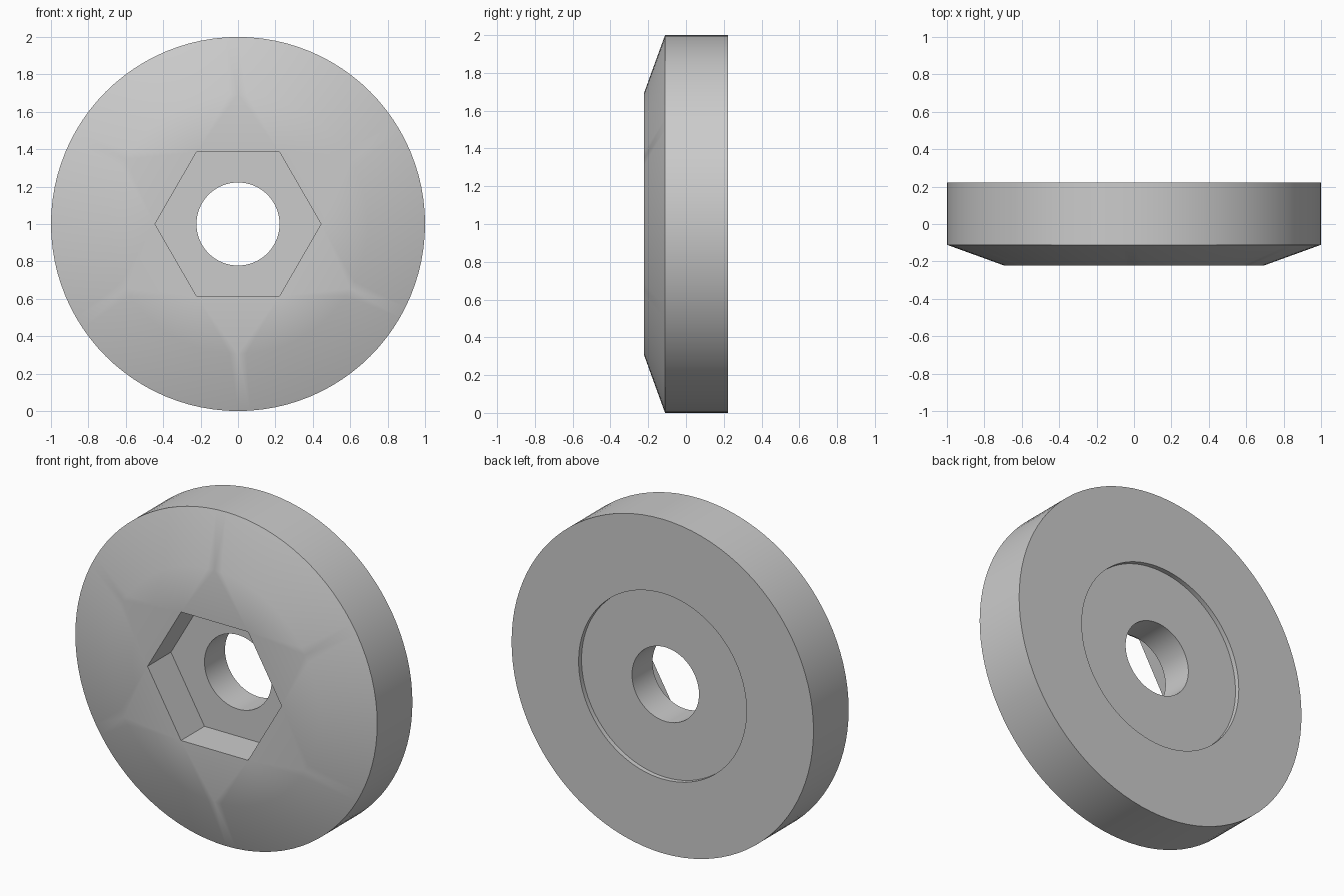
import bpy, bmesh
from math import cos, sin, radians, tau

cube = bpy.data.objects.get("Cube")
if cube:
    bpy.data.objects.remove(cube, do_unlink=True)

SEG = 96
bm = bmesh.new()


def ring(radius, y, count=SEG):
    """Loop of vertices around the y axis, centred at z = 1."""
    return [bm.verts.new((radius * cos(tau * i / count), y, 1 + radius * sin(tau * i / count)))
            for i in range(count)]


def bridge(a, b):
    """Quad band between two loops of equal count."""
    n = len(a)
    for i in range(n):
        j = (i + 1) % n
        bm.faces.new((a[i], a[j], b[j], b[i]))


def fan(hexagon, circle):
    """Flat surface between a hexagon and a circle, fanned from the corners."""
    step = SEG // 6
    for k in range(6):
        corner, after = hexagon[k], hexagon[(k + 1) % 6]
        for i in range(k * step - step // 2, k * step + step // 2):
            bm.faces.new((corner, circle[i % SEG], circle[(i + 1) % SEG]))
        bm.faces.new((corner, circle[k * step + step // 2], after))


# Loops from the front face, through the rim and back recess, to the hex pocket
front_edge = ring(0.694, -0.222)
rim_front = ring(1.0, -0.111)
rim_back = ring(1.0, 0.222)
recess_edge = ring(0.556, 0.222)
recess_floor = ring(0.556, 0.194)
hole_back = ring(0.222, 0.194)
hole_front = ring(0.222, 0.0)
hex_floor = ring(0.444, 0.0, 6)
hex_edge = ring(0.444, -0.222, 6)

# Bevel, rim, back face, recess wall, recess floor, bore
outline = [front_edge, rim_front, rim_back, recess_edge, recess_floor, hole_back, hole_front]
for a, b in zip(outline, outline[1:]):
    bridge(a, b)

# Pocket floor, pocket walls, front face
fan(hex_floor, hole_front)
bridge(hex_floor, hex_edge)
fan(hex_edge, front_edge)
bmesh.ops.recalc_face_normals(bm, faces=bm.faces)

mesh = bpy.data.meshes.new("bevelled_washer")
bm.to_mesh(mesh)
bm.free()
washer = bpy.data.objects.new("bevelled_washer", mesh)
bpy.context.collection.objects.link(washer)

# Plain grey
grey = bpy.data.materials.new("plain_grey")
grey.use_nodes = True
color = (0.6, 0.6, 0.6, 1)
grey.diffuse_color = color
grey.node_tree.nodes["Principled BSDF"].inputs["Base Color"].default_value = color
mesh.materials.append(grey)

# Smooth round surfaces, sharp corners
bpy.context.view_layer.objects.active = washer
washer.select_set(True)
bpy.ops.object.shade_smooth_by_angle(angle=radians(30))
weighted = washer.modifiers.new("area_weighted_normals", 'WEIGHTED_NORMAL')
weighted.mode = 'FACE_AREA'
weighted.keep_sharp = True
